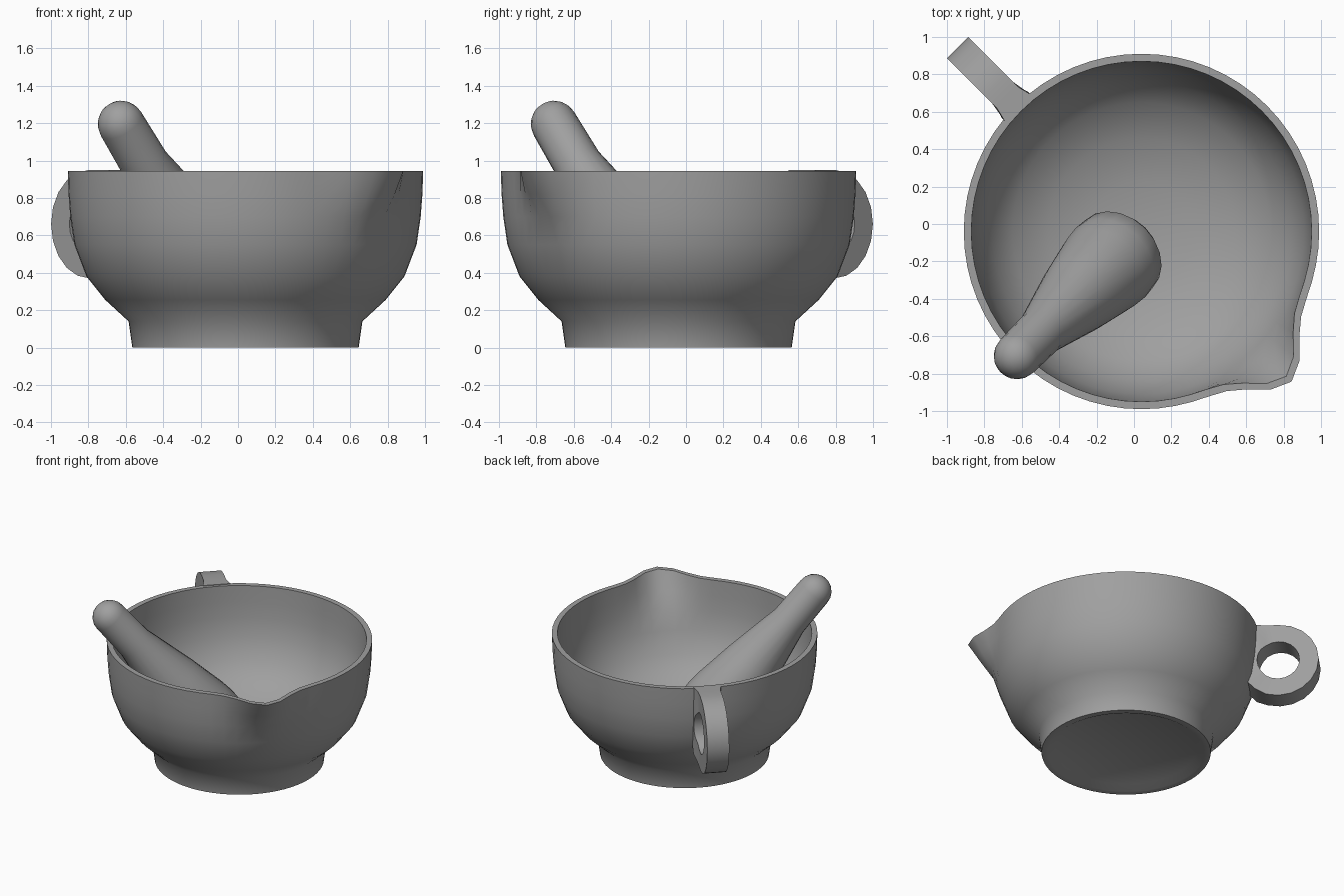
import bpy, bmesh, math
from mathutils import Vector

cube = bpy.data.objects.get("Cube")
if cube:
    bpy.data.objects.remove(cube, do_unlink=True)

stone = bpy.data.materials.new("grey_stone")
stone.use_nodes = True
stone.diffuse_color = (0.35, 0.35, 0.35, 1)
stone.node_tree.nodes["Principled BSDF"].inputs["Base Color"].default_value = stone.diffuse_color

CENTRE = Vector((0.04, -0.04, 0))
SPOUT = math.radians(-45)
RIM = 0.945


def smooth(t):
    t = min(max(t, 0), 1)
    return t * t * (3 - 2 * t)


def finish(name, bm, angle):
    bmesh.ops.remove_doubles(bm, verts=bm.verts, dist=1e-5)
    bmesh.ops.recalc_face_normals(bm, faces=bm.faces)
    mesh = bpy.data.meshes.new(name)
    bm.to_mesh(mesh)
    bm.free()
    mesh.materials.append(stone)
    obj = bpy.data.objects.new(name, mesh)
    bpy.context.collection.objects.link(obj)
    bpy.ops.object.select_all(action='DESELECT')
    obj.select_set(True)
    bpy.context.view_layer.objects.active = obj
    bpy.ops.object.shade_smooth_by_angle(angle=math.radians(angle))
    return obj


def lathe(name, profile, sides, angle, shape=None):
    """Revolve (radius, height) points; shape(r, z, a) may alter the radius."""
    bm = bmesh.new()
    rings = []
    for r, z in profile:
        if r == 0:
            rings.append([bm.verts.new((0, 0, z))] * sides)
            continue
        ring = []
        for i in range(sides):
            a = math.tau * i / sides
            radius = shape(r, z, a) if shape else r
            ring.append(bm.verts.new((radius * math.cos(a), radius * math.sin(a), z)))
        rings.append(ring)
    for lower, upper in zip(rings, rings[1:]):
        for i in range(sides):
            j = (i + 1) % sides
            quad = [lower[i], lower[j], upper[j], upper[i]]
            bm.faces.new(list(dict.fromkeys(quad)))
    return finish(name, bm, angle)


# Bowl: recessed foot, rounded wall, thin rim and hollow inside
wall = [(0.625, 0.14), (0.75, 0.255), (0.85, 0.38), (0.915, 0.55),
        (0.937, 0.7), (0.946, 0.82), (0.95, RIM)]
inside = [(0.91, RIM), (0.905, 0.82), (0.895, 0.7), (0.87, 0.56), (0.8, 0.4),
          (0.69, 0.28), (0.5, 0.18), (0.27, 0.125), (0, 0.11)]
foot = [(0, 0.03), (0.505, 0.03), (0.56, 0), (0.605, 0)]


def pull_spout(r, z, a):
    d = math.degrees((a - SPOUT + math.pi) % math.tau - math.pi)
    return r + 0.185 * smooth((z - 0.6) / 0.4) / smooth((RIM - 0.6) / 0.4) * math.exp(-(d / 11) ** 2) if r > 0.8 else r


bowl = lathe("bowl", foot + wall + inside, 64, 40, pull_spout)
bowl.location = CENTRE


# Handle: flat ring opposite the spout, merged into the wall
def wall_radius(z):
    for (r0, z0), (r1, z1) in zip(wall, wall[1:]):
        if z <= z1:
            return r0 + (r1 - r0) * (z - z0) / (z1 - z0)
    return wall[-1][0]


def handle_vert(bm, a, radius, side):
    x = 1.10 + radius * math.cos(a)
    z = 0.66 + radius * math.sin(a)
    if radius > 0.2 and math.cos(a) < 0 and math.sin(a) > 0.5:
        z = RIM + 0.004
    x = max(x, wall_radius(z) - 0.018)
    half = 0.08 + 0.02 * smooth((1.02 - x) / 0.07)
    out, across = Vector((-1, 1, 0)).normalized(), Vector((1, 1, 0)).normalized()
    return bm.verts.new(CENTRE + out * x + across * half * side + Vector((0, 0, z)))


bm = bmesh.new()
steps = 20
loops = [[handle_vert(bm, math.tau * i / steps, radius, side)
          for radius, side in ((0.29, -1), (0.29, 1), (0.152, 1), (0.152, -1))]
         for i in range(steps)]
for i, loop in enumerate(loops):
    after = loops[(i + 1) % steps]
    for k in range(4):
        m = (k + 1) % 4
        bm.faces.new((loop[k], loop[m], after[m], after[k]))
finish("handle", bm, 40)

# Pestle: round grip, tapering shaft and broad grinding head
grip = [(0.125 * math.sin(math.pi * i / 10), -0.125 * math.cos(math.pi * i / 10))
        for i in range(6)]
grip[0] = (0, -0.125)
head = [(0.13, 0.28), (0.21, 0.7), (0.255, 1.0), (0.262, 1.1), (0.255, 1.2),
        (0.2, 1.27), (0.11, 1.31), (0, 1.32)]
pestle = lathe("pestle", grip + head, 20, 40)
tilt = math.radians(50)
axis = Vector((math.cos(tilt) * math.sqrt(0.5), math.cos(tilt) * math.sqrt(0.5), -math.sin(tilt)))
pestle.rotation_mode = 'QUATERNION'
pestle.rotation_quaternion = axis.to_track_quat('Z', 'Y')
pestle.location = (-0.625, -0.705, 1.195)
